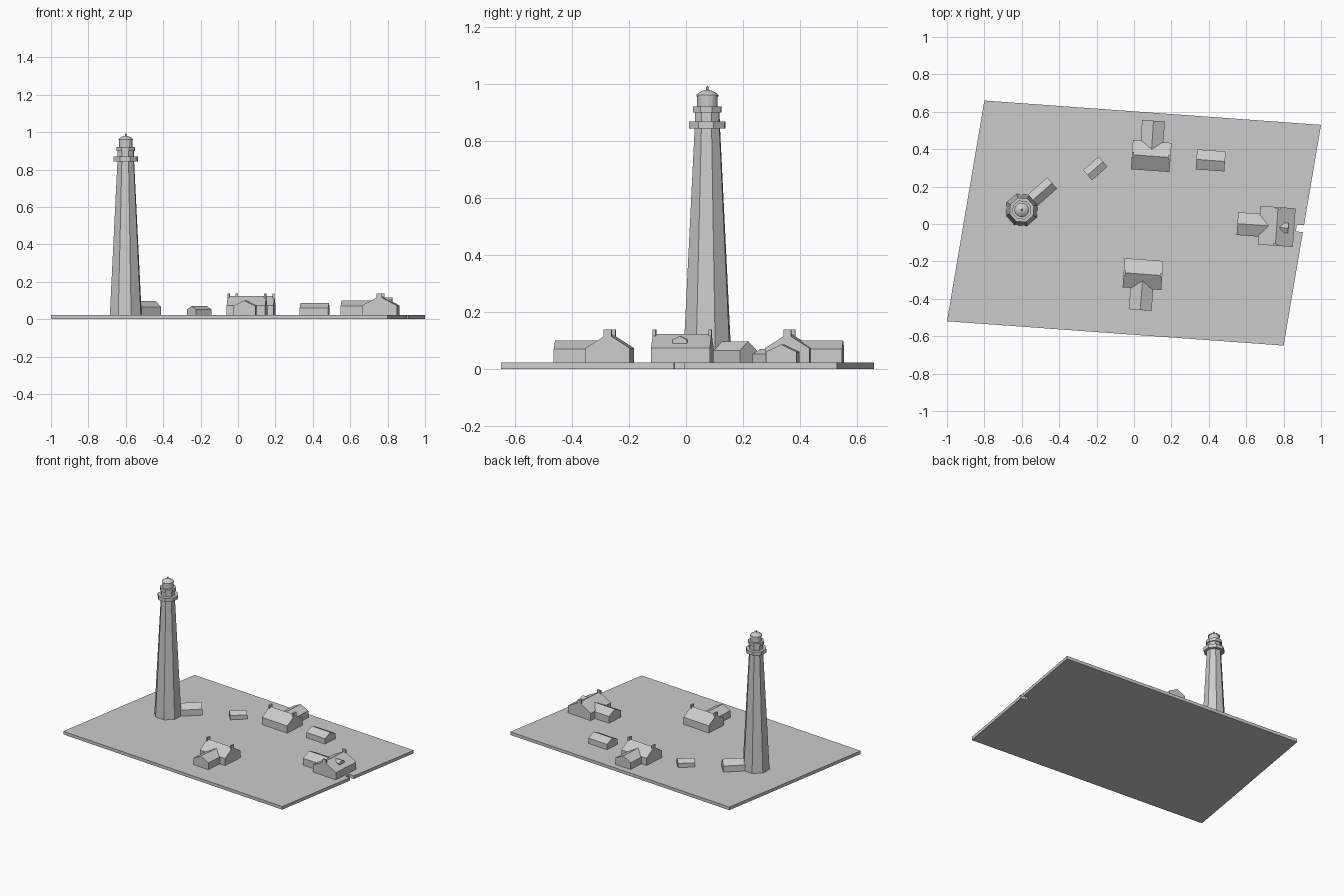
import bpy
import bmesh
import math
from mathutils import Vector

old = bpy.data.objects.get("Cube")
if old:
    bpy.data.objects.remove(old, do_unlink=True)

GREY = (0.6, 0.6, 0.6, 1.0)
stone = bpy.data.materials.new("pale grey stone")
stone.use_nodes = True
stone.diffuse_color = GREY
stone.node_tree.nodes["Principled BSDF"].inputs["Base Color"].default_value = GREY

GROUND = 0.022
TILT = math.radians(-4.1)


def finish(name, bm):
    bmesh.ops.recalc_face_normals(bm, faces=bm.faces)
    mesh = bpy.data.meshes.new(name)
    bm.to_mesh(mesh)
    bm.free()
    mesh.materials.append(stone)
    obj = bpy.data.objects.new(name, mesh)
    bpy.context.collection.objects.link(obj)
    return obj


def extrude_outline(name, points, offset):
    """Closed solid from a flat outline pushed along an offset."""
    bm = bmesh.new()
    face = bm.faces.new([bm.verts.new(p) for p in points])
    result = bmesh.ops.extrude_face_region(bm, geom=[face], use_keep_orig=True)
    moved = [g for g in result["geom"] if isinstance(g, bmesh.types.BMVert)]
    bmesh.ops.translate(bm, verts=moved, vec=offset)
    return finish(name, bm)


def axes(start, end):
    along = Vector((end[0] - start[0], end[1] - start[1], 0))
    side = Vector((-along.y, along.x, 0)).normalized()
    return along, side


def gabled(name, start, end, width, eave, ridge, floor=GROUND - 0.004):
    """Gable-roofed block whose ridge runs from start to end."""
    along, side = axes(start, end)
    base = Vector((start[0], start[1], 0))
    section = [(-1, floor), (1, floor), (1, eave), (0, ridge), (-1, eave)]
    points = [base + side * (s * width / 2) + Vector((0, 0, z)) for s, z in section]
    return extrude_outline(name, points, along)


def chimneys(name, start, end):
    """A thin stack flush with each gable end."""
    along, side = axes(start, end)
    step = along.normalized() * 0.011
    for label, point, push in (("first", start, step), ("second", end, -step)):
        base = Vector((point[0], point[1], 0.1))
        corners = [base - side * 0.014, base + side * 0.014]
        corners += [corners[1] + push, corners[0] + push]
        extrude_outline(f"{name}_{label}_chimney", corners, (0, 0, 0.038))


def ridge_ends(centre, length, angle):
    half = Vector((math.cos(angle), math.sin(angle))) * length / 2
    c = Vector(centre)
    return c - half, c + half


def lathe(name, centre, profile, sides, turn):
    """Stack of polygon rings, closed at both ends."""
    bm = bmesh.new()
    rings = []
    for radius, z in profile:
        ring = []
        for i in range(sides):
            a = turn + math.tau * (i + 0.5) / sides
            ring.append(bm.verts.new((centre[0] + radius * math.cos(a),
                                      centre[1] + radius * math.sin(a), z)))
        rings.append(ring)
    for low, high in zip(rings, rings[1:]):
        for i in range(sides):
            j = (i + 1) % sides
            bm.faces.new((low[i], low[j], high[j], high[i]))
    bm.faces.new(rings[0])
    bm.faces.new(rings[-1])
    return finish(name, bm)


# Ground slab with a small notch in its right-hand edge
slab = [(-0.8, 0.66), (-1.0, -0.52), (0.8, -0.65), (0.903, -0.043),
        (0.865, -0.04), (0.871, -0.004), (0.909, -0.007), (1.0, 0.53)]
extrude_outline("ground_slab", [(x, y, 0) for x, y in slab], (0, 0, GROUND))

# Octagonal tower with two galleries
TOWER = (-0.6, 0.075)
lathe("tower_shaft", TOWER, [(0.09, GROUND - 0.004), (0.047, 0.846), (0.045, 0.905)], 8, TILT)
lathe("lower_gallery", TOWER, [(0.068, 0.844), (0.068, 0.869)], 8, TILT)
lathe("upper_gallery", TOWER, [(0.053, 0.9), (0.053, 0.922)], 8, TILT)

# Lantern room, domed cap and finial
lathe("lantern_room", TOWER, [(0.036, 0.92), (0.036, 0.961)], 16, TILT)
lathe("lantern_cap", TOWER, [(0.039, 0.957), (0.039, 0.962), (0.03, 0.97),
                             (0.017, 0.977), (0.005, 0.98)], 16, TILT)
lathe("cap_finial", TOWER, [(0.003, 0.978), (0.005, 0.984), (0.005, 0.989), (0.002, 0.993)], 8, TILT)

# Tower annex and sheds
gabled("tower_annex", TOWER, (-0.438, 0.219), 0.08, 0.065, 0.097)
gabled("small_shed", *ridge_ends((-0.207, 0.297), 0.11, TILT + math.pi / 4), 0.072, 0.052, 0.07)
gabled("long_shed", *ridge_ends((0.41, 0.34), 0.153, TILT), 0.107, 0.06, 0.086)

# Three houses, each with a lower wing and a pair of chimneys
houses = [("back_house", (0.092, 0.363), 0, 0.156, (0.104, 0.552)),
          ("front_house", (0.048, -0.268), 0, 0.156, (0.033, -0.46)),
          ("left_house", (0.763, -0.013), math.pi / 2, 0.188, (0.553, 0.002))]
for name, centre, turn, width, wing_end in houses:
    start, end = ridge_ends(centre, 0.207, TILT + turn)
    gabled(name, start, end, width, 0.073, 0.123)
    gabled(name + "_wing", wing_end, centre, 0.122, 0.07, 0.1)
    chimneys(name, start, end)

# Dormer on the outer roof slope of the left house
gabled("dormer", (0.765, -0.018), (0.825, -0.022), 0.052, 0.102, 0.116, 0.075)
